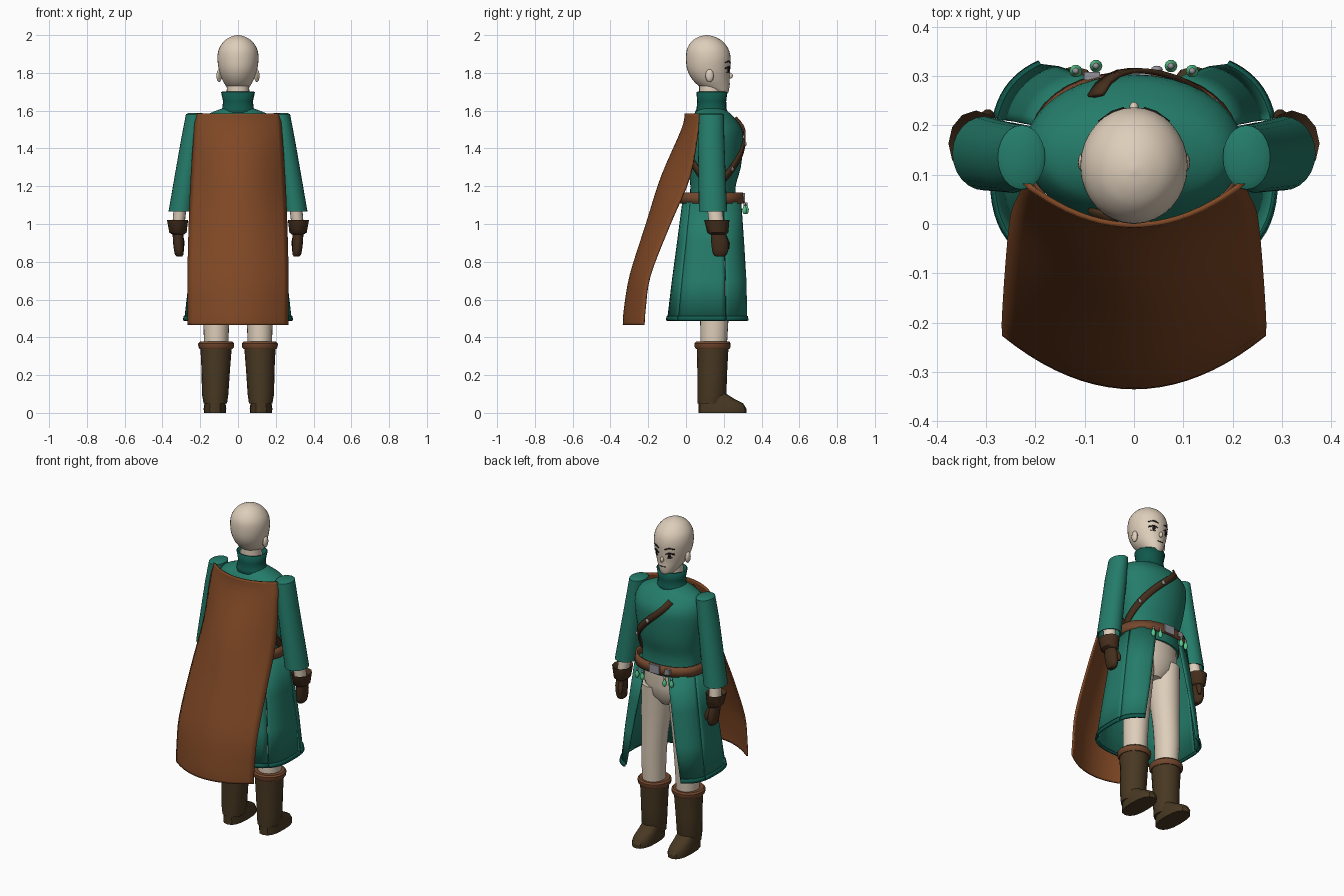
import bpy, bmesh, math
from mathutils import Vector

if "Cube" in bpy.data.objects:
    bpy.data.objects.remove(bpy.data.objects["Cube"])


def material(name, rgb):
    m = bpy.data.materials.new(name)
    m.diffuse_color = [((c / 255 + 0.055) / 1.055) ** 2.4 for c in rgb] + [1]
    m.use_nodes = True
    m.node_tree.nodes["Principled BSDF"].inputs["Base Color"].default_value = m.diffuse_color
    return m


SKIN = material("skin", (222, 206, 186))
GREEN = material("tunic green", (36, 124, 106))
DARK_GREEN = material("trim green", (16, 88, 76))
CAPE = material("cape brown", (128, 72, 37))
BOOT = material("boot brown", (72, 56, 34))
BELT = material("belt brown", (116, 72, 46))
STRAP = material("dark leather", (68, 46, 28))
METAL = material("metal", (145, 145, 152))
GEM = material("gem green", (90, 200, 140))
INK = material("ink", (35, 28, 26))


def finish(name, bm, mat, thick=0, offset=0, angle=40):
    """Turn a bmesh into a smooth-by-angle object, optionally with thickness."""
    bmesh.ops.recalc_face_normals(bm, faces=bm.faces)
    me = bpy.data.meshes.new(name)
    bm.to_mesh(me)
    bm.free()
    me.materials.append(mat)
    ob = bpy.data.objects.new(name, me)
    bpy.context.collection.objects.link(ob)
    bpy.ops.object.select_all(action='DESELECT')
    ob.select_set(True)
    bpy.context.view_layer.objects.active = ob
    bpy.ops.object.shade_smooth_by_angle(angle=math.radians(angle))
    if thick:
        mod = ob.modifiers.new("thickness", 'SOLIDIFY')
        mod.thickness, mod.offset = thick, offset
    return ob


def refine(rows, k=4):
    """Catmull-Rom interpolation between rows of numbers."""
    out = []
    for i in range(len(rows) - 1):
        a, b, c, d = (rows[max(0, min(len(rows) - 1, i + j))] for j in (-1, 0, 1, 2))
        for s in range(k):
            t = s / k
            out.append([q + 0.5 * t * (r - p + t * (2 * p - 5 * q + 4 * r - e + t * (3 * (q - r) + e - p)))
                        for p, q, r, e in zip(a, b, c, d)])
    return out + [list(rows[-1])]


def ring_point(ring, t, p=2):
    z, cx, cy, rx, ry = ring[:5]
    c, s = math.cos(t), math.sin(t)
    return Vector((cx + rx * math.copysign(abs(c) ** (2 / p), c),
                   cy + ry * math.copysign(abs(s) ** (2 / p), s), z))


def grid(name, rows, mat, closed=False, caps=False, **kw):
    bm = bmesh.new()
    vs = [[bm.verts.new(p) for p in row] for row in rows]
    n = len(vs[0])
    for a, b in zip(vs, vs[1:]):
        for j in range(n if closed else n - 1):
            k = (j + 1) % n
            bm.faces.new((a[j], a[k], b[k], b[j]))
    if caps:
        bm.faces.new(vs[0])
        bm.faces.new(vs[-1])
    return finish(name, bm, mat, **kw)


def loft(name, rings, mat, n=24, p=2, caps=True, **kw):
    """Closed tube through rings of (z, cx, cy, rx, ry)."""
    rows = [[ring_point(r, 2 * math.pi * j / n, p) for j in range(n)] for r in rings]
    return grid(name, rows, mat, closed=True, caps=caps, **kw)


def at_height(rings, z):
    for a, b in zip(rings, rings[1:]):
        if min(a[0], b[0]) <= z <= max(a[0], b[0]):
            f = (z - a[0]) / (b[0] - a[0])
            return [u + (v - u) * f for u, v in zip(a, b)]
    return rings[-1]


def solid(name, loc, size, mat, shape="ball"):
    bm = bmesh.new()
    if shape == "ball":
        bmesh.ops.create_uvsphere(bm, u_segments=12, v_segments=8, radius=1)
    else:
        bmesh.ops.create_cube(bm, size=2)
    for v in bm.verts:
        v.co = Vector([c * s + l for c, s, l in zip(v.co, size, loc)])
    return finish(name, bm, mat)


# Head, neck and ears
HEAD = refine([(1.685, 0, .195, .02, .02), (1.70, 0, .18, .042, .045), (1.73, 0, .15, .064, .08),
               (1.77, 0, .13, .086, .10), (1.82, 0, .12, .102, .114), (1.88, 0, .118, .109, .118),
               (1.93, 0, .115, .10, .108), (1.97, 0, .112, .072, .078), (1.992, 0, .11, .036, .04),
               (2.0, 0, .11, .004, .004)])
loft("head", HEAD, SKIN, n=32)
loft("neck", [(1.58, 0, .135, .065, .065), (1.75, 0, .13, .058, .06)], SKIN)
solid("nose", (0, .234, 1.785), (.01, .014, .016), SKIN)


# Face details: thin strips lying on the head surface
def face_strip(name, pts, mat=INK):
    rows = []
    for x, z, h in pts:
        row = []
        for zz in (z - h, z + h):
            _, _, cy, rx, ry = at_height(HEAD, zz)
            row.append((x, cy + ry * math.sqrt(max(0, 1 - (x / rx) ** 2)) + .002, zz))
        rows.append(row)
    grid(name, rows, mat, thick=.003)


for s in (-1, 1):
    solid("ear", (s * .1, .125, 1.785), (.014, .022, .034), SKIN)
    face_strip("eyelash", [(s * .022, 1.822, .002), (s * .042, 1.832, .004), (s * .068, 1.824, .004)])
    face_strip("iris", [(s * .036, 1.816, .006), (s * .043, 1.816, .012), (s * .05, 1.816, .006)])
    face_strip("lower_lid", [(s * .032, 1.801, .001), (s * .058, 1.803, .0015)])
    face_strip("eyebrow", [(s * .02, 1.853, .002), (s * .045, 1.862, .004), (s * .072, 1.855, .002)])
face_strip("mouth", [(-.02, 1.742, .001), (0, 1.74, .002), (.02, 1.742, .001)])

# Torso and flared collar
TORSO = refine([(1.08, 0, .14, .185, .125), (1.2, 0, .143, .18, .12), (1.3, 0, .15, .197, .14),
                (1.42, 0, .15, .218, .152), (1.5, 0, .15, .22, .148), (1.56, 0, .143, .195, .115),
                (1.59, 0, .138, .14, .09), (1.615, 0, .135, .075, .065)], 3)
loft("torso", TORSO, GREEN, n=36)
loft("collar", [(1.59, 0, .135, .1, .085), (1.61, 0, .135, .08, .075), (1.65, 0, .136, .075, .073),
                (1.70, 0, .137, .086, .078)], DARK_GREEN, caps=False, thick=.008)

# Chest strap winding round the torso, low at the right hip
path = []
for i in range(41):
    t = math.radians(112 - 224 * i / 40)
    z = 1.555 - .39 * (1 - abs(i - 20) / 20) ** .9
    r = at_height(TORSO, z)
    q = ring_point([z, 0, r[2], r[3] + .008, r[4] + .008], t)
    path.append((q, Vector((math.cos(t) / r[3], math.sin(t) / r[4], 0)).normalized()))
rows = []
for i, (q, nrm) in enumerate(path):
    along = path[min(i + 1, 40)][0] - path[max(i - 1, 0)][0]
    side = along.cross(nrm).normalized() * .019
    rows.append((q - side, q + side))
grid("chest_strap", rows, STRAP, thick=.01)
for i in (6, 13):
    solid("strap_stud", path[i][0] + path[i][1] * .006, (.012, .008, .012), METAL)

# Belt, buckle and hanging drops
loft("belt", [(1.108, 0, .138, .212, .165), (1.165, 0, .138, .205, .158)], BELT, n=40, p=2.3,
     caps=False, thick=.012)
solid("buckle", (0, .305, 1.137), (.035, .008, .026), METAL, "box")
solid("buckle_tongue", (-.085, .3, 1.137), (.016, .008, .016), METAL, "box")
for x, y in ((-.118, .31), (-.077, .32), (.075, .32), (.118, .31)):
    loft("hanging_drop", [(1.052, x, y, .003, .003), (1.062, x, y, .012, .012), (1.078, x, y, .013, .013),
                          (1.1, x, y, .004, .004)], GEM, n=10)
    solid("drop_cap", (x, y, 1.106), (.007, .007, .009), METAL)

# Split skirt: panels with narrow seams, open at the front, and a hem band
SKIRT = [(1.115, 0, .138, .2, .153, 76), (.9, 0, .134, .23, .177, 69), (.7, 0, .13, .256, .2, 63),
         (.5, 0, .125, .279, .219, 57)]
HEM = [(.512, 0, .125, .283, .223, 57), (.488, 0, .125, .288, .227, 57)]


def panel(name, rings, a, b, mat, s=1):
    rows = []
    for r in rings:
        start = r[5] if a is None else a
        row = [ring_point(r, math.radians(start + (b - start) * j / 10), 3) for j in range(11)]
        rows.append([(s * q.x, q.y, q.z) for q in row])
    grid(name, rows, mat, thick=.01)


for name, rings, mat in (("skirt", SKIRT, GREEN), ("hem", HEM, DARK_GREEN)):
    for s in (-1, 1):
        panel(name + "_front_panel", rings, None, 14.4, mat, s)
        panel(name + "_side_panel", rings, 13.6, -39.6, mat, s)
    panel(name + "_back_panel", rings, -40.4, -139.6, mat)

# Hips
loft("hips", [(.88, 0, .14, .06, .07), (.93, 0, .14, .15, .105), (1.0, 0, .14, .17, .118),
              (1.12, 0, .14, .17, .115)], SKIN)

for s in (-1, 1):
    # Legs and boots
    loft("leg", refine([(.3, s * .115, .145, .062, .068), (.5, s * .115, .15, .069, .075),
                        (.65, s * .108, .15, .074, .08), (.8, s * .1, .145, .084, .092),
                        (.98, s * .09, .142, .088, .108)], 2), SKIN)
    loft("boot_shaft", [(.05, s * .12, .13, .062, .068), (.1, s * .121, .137, .07, .077),
                        (.22, s * .118, .139, .075, .079), (.345, s * .116, .141, .083, .084)], BOOT, n=16)
    loft("boot_cuff", [(.338, s * .116, .141, .086, .088), (.348, s * .116, .141, .094, .095),
                       (.368, s * .116, .141, .095, .096), (.377, s * .116, .141, .086, .088)], BELT, n=20)
    loft("boot_foot", [(0, s * .122, .193, .058, .127), (.022, s * .122, .193, .06, .127),
                       (.05, s * .122, .185, .056, .118), (.075, s * .121, .16, .056, .095),
                       (.105, s * .12, .137, .055, .07)], BOOT, n=16, p=2.5, angle=30)
    # Sleeve with recessed opening
    loft("sleeve", [(1.588, s * .226, .135, .036, .05), (1.58, s * .228, .135, .048, .065),
                    (1.45, s * .245, .133, .056, .07), (1.25, s * .275, .138, .061, .072),
                    (1.065, s * .303, .143, .065, .075), (1.068, s * .303, .143, .056, .066),
                    (1.12, s * .295, .141, .052, .062)], GREEN)
    loft("forearm", [(1.15, s * .3, .145, .035, .04), (.97, s * .318, .165, .032, .04)], SKIN, n=16)
    # Glove: flared cuff, mitten-like hand and thumb
    loft("glove_cuff", [(1.0, s * .318, .163, .035, .045), (1.022, s * .32, .163, .056, .067),
                        (.955, s * .318, .168, .046, .056), (.945, s * .316, .17, .032, .045)], STRAP, n=12)
    loft("glove_hand", [(.96, s * .318, .17, .028, .038), (.91, s * .316, .178, .029, .047),
                        (.86, s * .313, .181, .026, .044), (.838, s * .311, .18, .023, .037),
                        (.828, s * .31, .18, .014, .024)], STRAP, n=14)
    loft("glove_thumb", [(.94, s * .304, .2, .014, .016), (.9, s * .296, .218, .014, .015),
                         (.868, s * .294, .222, .007, .008)], STRAP, n=10)

# Cape: rows of (height, centre y, edge y, half width), curving round the back
rows = []
for z, yc, ye, hw in refine([(1.585, -.002, .085, .222), (1.5, -.02, .065, .23), (1.25, -.128, .02, .247),
                             (1.0, -.208, -.085, .258), (.73, -.293, -.19, .265), (.55, -.324, -.217, .264),
                             (.465, -.33, -.223, .264)]):
    rows.append([(hw * u / 10, yc + (ye - yc) * (u / 10) ** 2, z) for u in range(-10, 11)])
grid("cape", rows, CAPE, thick=.01)
